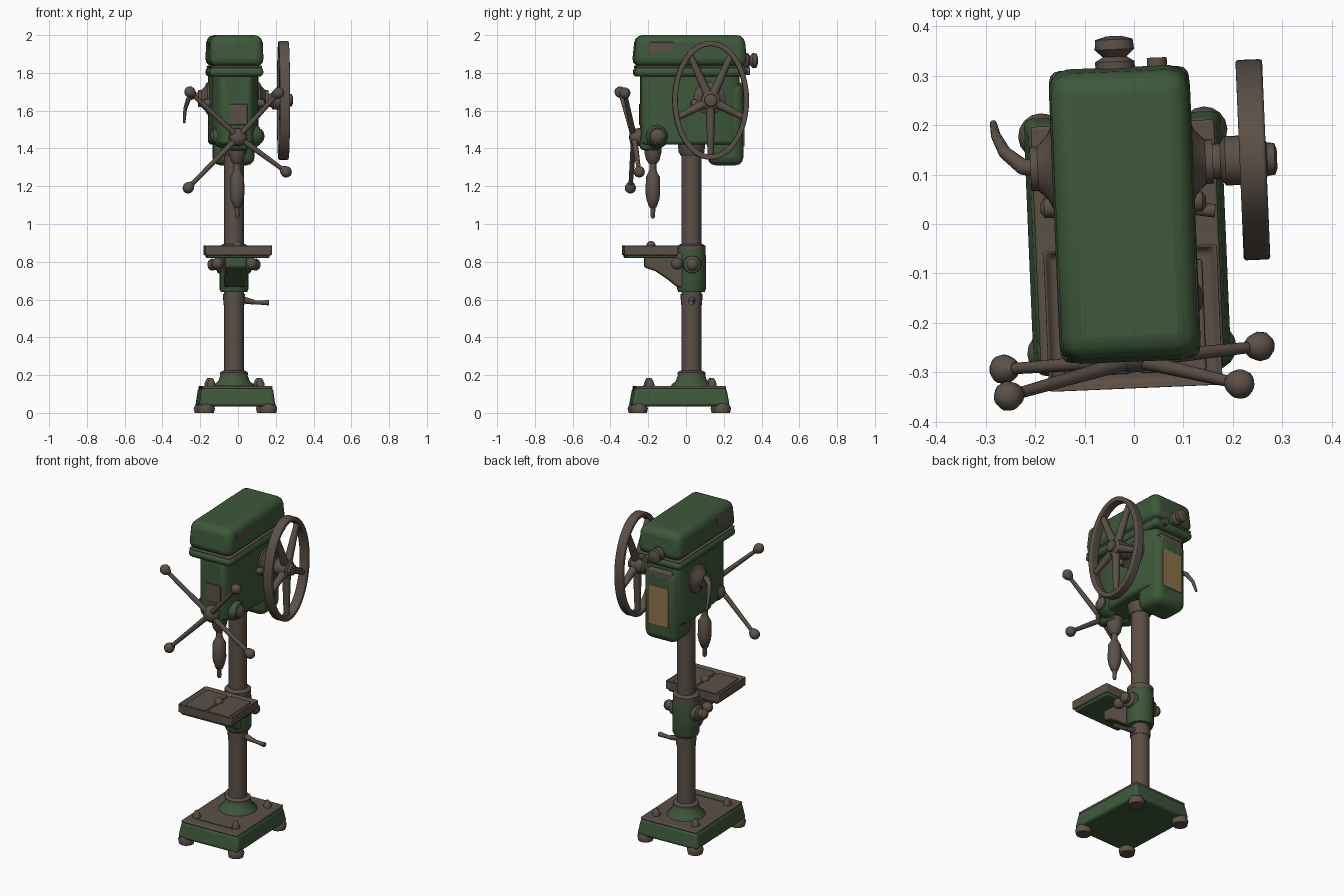
import bpy, bmesh
from math import sin, cos, pi, radians
from mathutils import Matrix, Vector

if "Cube" in bpy.data.objects:
    bpy.data.objects.remove(bpy.data.objects["Cube"])

# The whole machine stands slightly turned on its spot
TURN = Matrix.Rotation(radians(2.4), 4, 'Z')
X, Y, Z = Vector((1, 0, 0)), Vector((0, 1, 0)), Vector((0, 0, 1))
CX, CY = -0.02, 0.03  # column axis


def material(name, rgb):
    m = bpy.data.materials.new(name)
    m.use_nodes = True
    m.diffuse_color = (*rgb, 1)
    b = m.node_tree.nodes["Principled BSDF"]
    b.inputs["Base Color"].default_value = (*rgb, 1)
    b.inputs["Roughness"].default_value = 0.7
    return m


GREEN = material("dark green paint", (0.047, 0.098, 0.042))
BROWN = material("brown iron", (0.105, 0.08, 0.063))
GOLD = material("brass plate", (0.28, 0.18, 0.07))


def finish(bm, name, mat, bevel=0.0, second=None, rule=None):
    bmesh.ops.transform(bm, matrix=TURN, verts=bm.verts)
    bmesh.ops.recalc_face_normals(bm, faces=bm.faces)
    bm.normal_update()
    if rule:
        for f in bm.faces:
            f.material_index = int(rule(f))
    me = bpy.data.meshes.new(name)
    bm.to_mesh(me)
    bm.free()
    ob = bpy.data.objects.new(name, me)
    bpy.context.collection.objects.link(ob)
    me.materials.append(mat)
    if second:
        me.materials.append(second)
    if bevel:
        mod = ob.modifiers.new("soft edges", 'BEVEL')
        mod.width, mod.segments, mod.limit_method = bevel, 3, 'ANGLE'
        mod.angle_limit = radians(35)
    bpy.ops.object.select_all(action='DESELECT')
    ob.select_set(True)
    bpy.context.view_layer.objects.active = ob
    bpy.ops.object.shade_smooth_by_angle(angle=radians(40))
    return ob


def box(name, mat, center, size, bevel=0.0, taper=1.0, **kw):
    """Box whose top is scaled by taper."""
    bm = bmesh.new()
    bmesh.ops.create_cube(bm, size=1)
    for v in bm.verts:
        k = taper if v.co.z > 0 else 1
        v.co = Vector(center) + Vector((v.co.x * size[0] * k, v.co.y * size[1] * k, v.co.z * size[2]))
    return finish(bm, name, mat, bevel, **kw)


def prism(name, mat, outline, axis, start, end, bevel=0.0, **kw):
    """Outline extruded along x (points y, z) or z (points x, y)."""
    bm = bmesh.new()
    place = (lambda p: (start, *p)) if axis == X else (lambda p: (*p, start))
    face = bm.faces.new([bm.verts.new(place(p)) for p in outline])
    out = bmesh.ops.extrude_face_region(bm, geom=[face])["geom"]
    bmesh.ops.translate(bm, verts=[g for g in out if isinstance(g, bmesh.types.BMVert)], vec=axis * (end - start))
    return finish(bm, name, mat, bevel, **kw)


def lathe(name, mat, origin, axis, profile, sides=24, **kw):
    """Profile of (distance, radius) turned about an axis."""
    bm = bmesh.new()
    frame = Matrix.Translation(origin) @ axis.to_track_quat('Z', 'Y').to_matrix().to_4x4()
    rings = [[bm.verts.new(frame @ Vector((r * cos(2 * pi * i / sides), r * sin(2 * pi * i / sides), h)))
              for i in range(sides)] for h, r in profile]
    for a, b in zip(rings, rings[1:]):
        for i in range(sides):
            j = (i + 1) % sides
            bm.faces.new((a[i], a[j], b[j], b[i]))
    bm.faces.new(rings[0])
    bm.faces.new(rings[-1])
    return finish(bm, name, mat, **kw)


def ball(name, mat, center, radius, stretch=(1, 1, 1)):
    bm = bmesh.new()
    bmesh.ops.create_uvsphere(bm, u_segments=16, v_segments=10, radius=radius)
    bmesh.ops.scale(bm, vec=stretch, verts=bm.verts)
    bmesh.ops.translate(bm, vec=center, verts=bm.verts)
    return finish(bm, name, mat)


def rod(name, mat, a, b, r0, r1):
    a, b = Vector(a), Vector(b)
    return lathe(name, mat, a, b - a, [(0, r0), ((b - a).length, r1)], 12)


# Base casting with feet, plate and studs
box("base", GREEN, (-0.015, -0.035, 0.085), (0.405, 0.52, 0.10), 0.018, 0.93)
box("base_plate", BROWN, (-0.015, -0.035, 0.135), (0.372, 0.48, 0.016), 0.006)
box("base_inset", GREEN, (-0.015, -0.215, 0.1425), (0.24, 0.012, 0.006))
for sx in (-1, 1):
    for sy in (-1, 1):
        lathe("base_foot", BROWN, (-0.015 + sx * 0.165, -0.035 + sy * 0.22, 0), Z,
              [(0, 0.042), (0.025, 0.047), (0.05, 0.036), (0.065, 0.015)], 16)
        lathe("base_stud", BROWN, (-0.02 + sx * 0.13, -0.03 + sy * 0.165, 0.13), Z,
              [(0, 0.024), (0.025, 0.022), (0.045, 0.014), (0.055, 0.006)], 12)
lathe("column_flange", GREEN, (CX, CY, 0.13), Z, [(0, 0.115), (0.02, 0.105), (0.04, 0.082), (0.075, 0.07)])
lathe("flange_ring", BROWN, (CX, CY, 0.2), Z, [(0, 0.073), (0.015, 0.073), (0.024, 0.056)])
lathe("column", BROWN, (CX, CY, 0.15), Z, [(0, 0.052), (1.35, 0.052)], 32)
lathe("column_socket", BROWN, (CX, CY, 1.36), Z, [(0, 0.056), (0.02, 0.068), (0.08, 0.075)])

# Table collar, arm and clamps
lathe("table_collar", GREEN, (CX, CY, 0.64), Z, [(0, 0.07), (0.015, 0.076), (0.19, 0.076), (0.23, 0.072)], 28)
lathe("collar_ring", BROWN, (CX, CY, 0.86), Z, [(0, 0.074), (0.025, 0.074), (0.035, 0.056)])
arm = [(0.0, 0.66), (-0.05, 0.67), (-0.10, 0.71), (-0.16, 0.75), (-0.22, 0.77), (-0.22, 0.83), (0.0, 0.85)]
prism("table_arm", GREEN, arm, X, CX - 0.055, CX + 0.055, 0.012, second=BROWN,
      rule=lambda f: abs(f.normal.x) > 0.5)
for s in (-1, 1):
    lathe("collar_clamp", BROWN, (CX + s * 0.06, CY, 0.785), X * s,
          [(0, 0.05), (0.025, 0.045), (0.035, 0.028), (0.06, 0.032), (0.075, 0.022), (0.08, 0.008)], 16)
    ball("arm_bolt", BROWN, (CX + s * 0.09, -0.05, 0.79), 0.032)
lathe("crank_boss", BROWN, (CX, CY, 0.57), Z, [(0, 0.056), (0.06, 0.058)])
rod("collar_crank", BROWN, (0.02, CY, 0.60), (0.09, CY, 0.585), 0.02, 0.012)
rod("crank_grip", BROWN, (0.08, CY, 0.585), (0.165, CY - 0.01, 0.583), 0.009, 0.014)

# Work table with rim, pads and centre stud
box("table", GREEN, (-0.01, -0.19, 0.835), (0.33, 0.27, 0.03), 0.01)
bm = bmesh.new()
bmesh.ops.create_cube(bm, size=1)
bmesh.ops.scale(bm, vec=(0.352, 0.285, 0.056), verts=bm.verts)
bmesh.ops.translate(bm, vec=(-0.01, -0.19, 0.862), verts=bm.verts)
bm.normal_update()
top = max(bm.faces, key=lambda f: f.normal.z)
bmesh.ops.inset_region(bm, faces=[top], thickness=0.022)
bmesh.ops.translate(bm, vec=(0, 0, -0.018), verts=top.verts)
finish(bm, "table_rim", BROWN, 0.007)
for s in (-1, 1):
    box("table_pad", BROWN, (-0.01 + s * 0.077, -0.19, 0.875), (0.135, 0.225, 0.018), 0.005)
ball("table_stud", BROWN, (-0.01, -0.185, 0.885), 0.025)

# Head body, rounded in plan toward the nose
half = [(0.075, -0.24), (0.10, -0.20), (0.12, -0.08), (0.13, 0.05), (0.13, 0.22), (0.10, 0.28)]
plan = [(CX + x, y) for x, y in half] + [(CX - x, y) for x, y in reversed(half)]
prism("head_body", GREEN, plan, Z, 1.42, 1.80, 0.02)
box("nose_plate", BROWN, (-0.008, -0.243, 1.58), (0.095, 0.009, 0.11), 0.003)
box("nose_rib", GREEN, (-0.01, -0.19, 1.44), (0.12, 0.11, 0.10), 0.025)

# Top cover with a lip
box("cover_lip", GREEN, (-0.018, 0.02, 1.805), (0.284, 0.592, 0.05), 0.022)
box("cover_seam", BROWN, (-0.018, 0.02, 1.832), (0.270, 0.580, 0.012), 0.005)
box("top_cover", GREEN, (-0.018, 0.02, 1.918), (0.29, 0.605, 0.164), 0.04, 0.945)
for s in (-1, 1):
    box("cover_badge", BROWN, (-0.018 + s * 0.137, -0.135, 1.92), (0.009, 0.13, 0.085), 0.004)
lathe("rear_knob", BROWN, (-0.025, 0.30, 1.865), Y,
      [(0, 0.04), (0.03, 0.04), (0.04, 0.024), (0.055, 0.04), (0.075, 0.038), (0.082, 0.015)], 16)
lathe("rear_stud", BROWN, (0.06, 0.29, 1.81), Y, [(0, 0.022), (0.045, 0.02)], 12)

# Rear motor housing
box("motor_housing", GREEN, (-0.015, 0.21, 1.53), (0.22, 0.185, 0.44), 0.045)
box("motor_plate", GOLD, (-0.01, 0.303, 1.53), (0.135, 0.008, 0.24), 0.003)
box("motor_bracket", BROWN, (-0.015, 0.27, 1.72), (0.16, 0.06, 0.06), 0.015)
for s in (-1, 1):
    rod("bracket_bolt", BROWN, (-0.015 + s * 0.045, 0.29, 1.64), (-0.015 + s * 0.045, 0.29, 1.71), 0.014, 0.014)

# Bosses on both sides of the head
for s in (-1, 1):
    lathe("quill_boss", GREEN, (-0.01 + s * 0.05, -0.155, 1.465), X * s,
          [(0, 0.065), (0.05, 0.058), (0.07, 0.045)], 20)
    lathe("quill_cap", BROWN, (-0.01 + s * 0.115, -0.155, 1.465), X * s,
          [(0, 0.04), (0.012, 0.038), (0.025, 0.02), (0.028, 0.008)], 16)
    lathe("side_flange", BROWN, (CX + s * 0.11, 0.12, 1.665), X * s,
          [(0, 0.085), (0.03, 0.085), (0.04, 0.065), (0.06, 0.045), (0.075, 0.045)], 24)
    lathe("side_screw", BROWN, (CX + s * 0.11, 0.04, 1.64), X * s, [(0, 0.022), (0.05, 0.02), (0.058, 0.01)], 12)

# Drill spindle and chuck
lathe("quill", BROWN, (-0.012, -0.175, 1.32), Z, [(0, 0.022), (0.02, 0.036), (0.06, 0.045), (0.12, 0.048)])
lathe("chuck", BROWN, (-0.012, -0.175, 1.03), Z,
      [(0, 0.006), (0.01, 0.012), (0.055, 0.013), (0.06, 0.02), (0.10, 0.034), (0.13, 0.039),
       (0.22, 0.037), (0.24, 0.025), (0.26, 0.018), (0.31, 0.018)], 20)

# Four-arm feed handle
hub = Vector((-0.01, -0.275, 1.46))
lathe("feed_hub", BROWN, hub + Y * 0.05, -Y, [(0, 0.04), (0.02, 0.048), (0.055, 0.045), (0.07, 0.03), (0.075, 0.012)])
for tip in ((-0.27, -0.338, 1.70), (0.202, -0.333, 1.695), (-0.277, -0.283, 1.19), (0.246, -0.258, 1.275)):
    rod("feed_arm", BROWN, hub, tip, 0.016, 0.011)
    direction = (Vector(tip) - hub).normalized()
    lathe("feed_knob", BROWN, Vector(tip) - direction * 0.035, direction,
          [(0, 0.013), (0.012, 0.023), (0.03, 0.030), (0.045, 0.028), (0.058, 0.017), (0.063, 0.005)], 16)

# Oval flywheel with five tapering spokes
WX, WY, WZ = 0.246, 0.12, 1.655
RY, RZ = 0.203, 0.315
bm = bmesh.new()
n = 48
section = [(-0.027, 0), (0.027, 0), (0.027, 0.028), (-0.027, 0.028)]
rings = [[bm.verts.new((WX + dx, WY + (RY - dr) * cos(2 * pi * i / n), WZ + (RZ - dr) * sin(2 * pi * i / n)))
          for dx, dr in section] for i in range(n)]
for i in range(n):
    a, b = rings[i], rings[(i + 1) % n]
    for k in range(4):
        m = (k + 1) % 4
        bm.faces.new((a[k], a[m], b[m], b[k]))
finish(bm, "flywheel_rim", BROWN, 0.006)
for k in range(5):
    t = -pi / 2 + k * 2 * pi / 5
    rod("flywheel_spoke", BROWN, (WX, WY, WZ),
        (WX, WY + (RY - 0.015) * cos(t), WZ + (RZ - 0.015) * sin(t)), 0.026, 0.016)
lathe("flywheel_hub", BROWN, (0.14, WY, WZ), X,
      [(0, 0.036), (0.04, 0.036), (0.05, 0.05), (0.125, 0.05), (0.135, 0.034), (0.15, 0.032), (0.155, 0.02)])

# Bent lever on the other side
path = [(-0.16, 0.115, 1.68), (-0.22, 0.125, 1.68), (-0.255, 0.155, 1.665), (-0.272, 0.19, 1.61), (-0.276, 0.215, 1.54)]
for i, (a, b) in enumerate(zip(path, path[1:])):
    r = 0.019 - i * 0.003
    rod("side_lever", BROWN, a, b, r, r - 0.003)
    ball("lever_joint", BROWN, b, r - 0.003)
